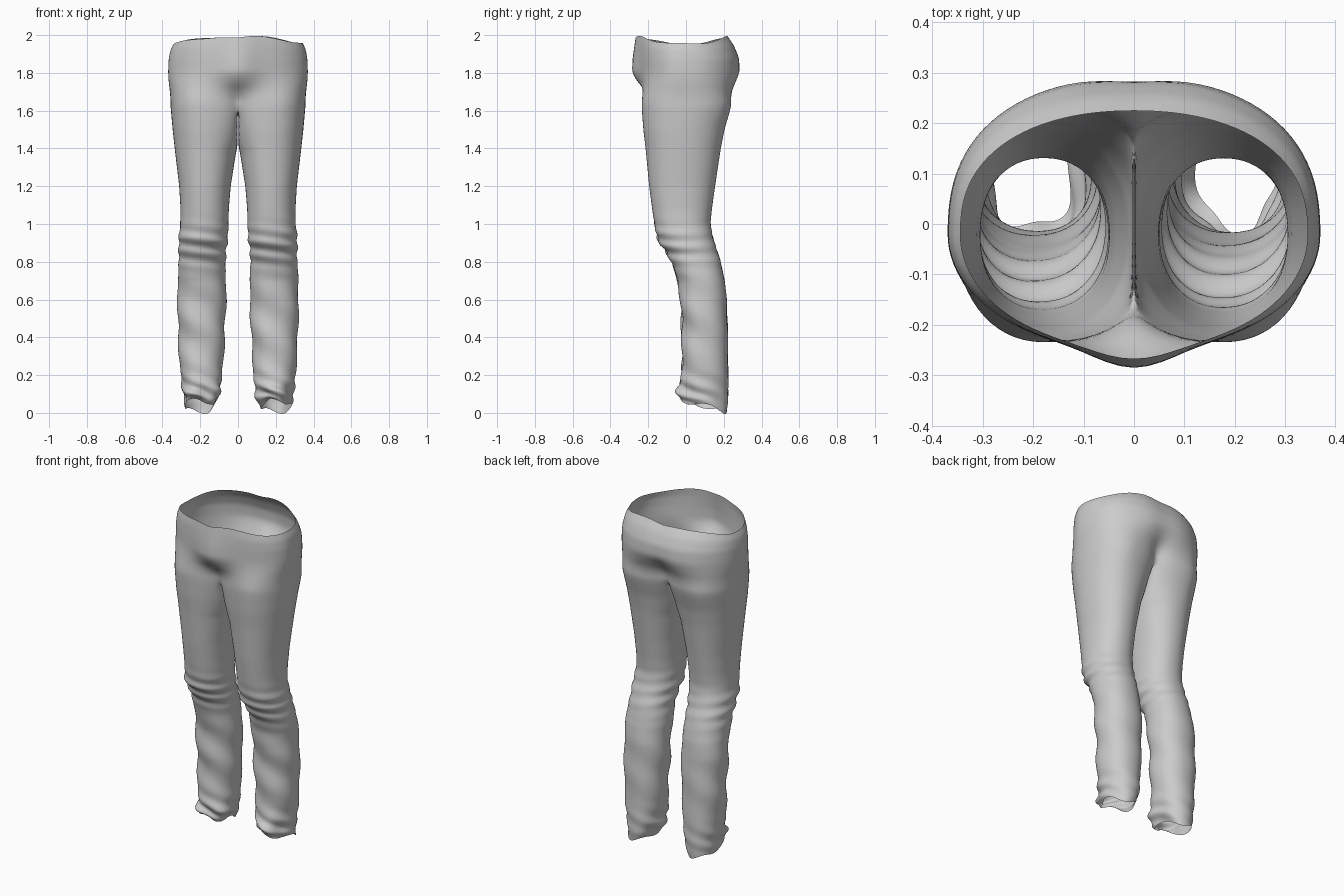
import bpy, bmesh
from math import sin, cos, pi, exp, radians

if "Cube" in bpy.data.objects:
    bpy.data.objects.remove(bpy.data.objects["Cube"])

K, M = 24, 8   # outer arc segments, inner-thigh segments

# z, half width, front y, back y, centre-front y, centre-back y
TRUNK = [(2.0, .345, -.245, .225, -.27, .225), (1.95, .360, -.250, .260, -.277, .255),
         (1.88, .368, -.250, .287, -.287, .280), (1.80, .371, -.248, .294, -.292, .282),
         (1.74, .371, -.245, .288, -.285, .262), (1.68, .366, -.240, .268, -.250, .220),
         (1.62, .358, -.235, .240, -.170, .165)]
# z, inner x, outer x, front y, back y
LEG = [(2.0, 0, .358, -.245, .25), (1.62, 0, .358, -.236, .24), (1.5, .003, .347, -.227, .205),
       (1.4, .006, .336, -.215, .185), (1.2, .038, .312, -.196, .155), (1.08, .048, .305, -.180, .138),
       (1.0, .050, .306, -.168, .130), (.92, .053, .316, -.152, .145), (.86, .062, .314, -.112, .165),
       (.8, .066, .314, -.078, .185), (.7, .062, .320, -.045, .205), (.6, .062, .321, -.030, .216),
       (.4, .070, .318, -.020, .222), (.2, .082, .306, -.024, .224), (.1, .092, .294, -.040, .224),
       (.05, .105, .288, -.036, .222), (0, .125, .283, -.010, .215)]


def sample(table, z):
    for p, q in zip(table, table[1:]):
        if z >= q[0]:
            f = (z - q[0]) / (p[0] - q[0])
            return [b + (a - b) * f for a, b in zip(p[1:], q[1:])]
    return list(table[-1][1:])


def spow(v, e):
    return (1 if v >= 0 else -1) * abs(v) ** e


def bump(v, c, w):
    return exp(-((v - c) / w) ** 2)


def folds(z, a, s):
    """Cloth creases: knee bunching, shin drapes and crumpled hem."""
    front = .5 - .5 * sin(a)
    d = .010 * bump(z, .88, .09) * sin(z * 85 + 1.6 * s * cos(a) + s) * (.35 + front)
    d += .006 * bump(z, .45, .28) * sin(z * 26 + 2 * a * s + s) * (.4 + front)
    d += .012 * bump(z, .10, .09) * sin(z * 60 + 3 * a * s) * (.25 + front)
    d += .014 * bump(z, .05, .10) * sin(4 * a + s) * front
    return d


def leg_point(z, a, s):
    xi, xo, yf, yb = sample(LEG, z)
    cx, rx, cy, ry = (xi + xo) / 2, (xo - xi) / 2, (yf + yb) / 2, (yb - yf) / 2
    d = folds(z, a, s)
    x = cx + (rx + d) * spow(cos(a), .92)
    y = cy + (ry + d) * spow(sin(a), .92)
    # thighs flatten against each other towards the crotch
    if x < cx:
        t = min(1, max(0, (z - 1.38) / .24))
        x = cx + (x - cx) * (1 + .42 * t)
    lift = .035 - .03 * sin(a) + .014 * sin(3 * a + s * 1.3)
    h = max(0, 1 - z / .2)
    return max(x, .003), y, z + lift * h * h


def trunk_point(z, i, s):
    w, yf, yb, cf, cb = sample(TRUNK, z)
    t = -pi / 2 + pi * i / K
    x, c0 = w * abs(cos(t)) ** .92, -.02
    if t < 0:
        y = c0 + (c0 - yf) * sin(t) + (cf - yf) * bump(x, 0, .09)
    else:
        y = c0 + (yb - c0) * sin(t) ** .82 + (cb - yb) * bump(x, 0, .07)
    # melt into the leg section below the hips
    m = min(1, max(0, (1.82 - z) / .2))
    m = m * m * (3 - 2 * m)
    lx, ly, _ = leg_point(z, radians(-135 + 270 * i / K), s)
    if z > 1.62:
        x, y = x + (lx - x) * m, y + (ly - y) * m
    else:
        x, y = lx, ly
    if i in (0, K):
        x = 0
    # wavy waistline, low at the sides
    top = 1.953 + .042 * sin(t) ** 2 - .012 * bump(x, 0, .05) + .005 * sin(5 * t + 2 * s)
    if z > 1.85:
        z = 1.85 + (z - 1.85) * (top - 1.85) / .15
    return x, y, z


def strip(bm, r0, r1, closed):
    n = len(r0)
    for i in range(n if closed else n - 1):
        j = (i + 1) % n
        bm.faces.new((r0[i], r0[j], r1[j], r1[i]))


bm = bmesh.new()
for s in (-1, 1):
    add = lambda p: bm.verts.new((s * p[0], p[1], p[2]))
    # hips and seat
    prev = None
    for k in range(17):
        z = 2.0 - .38 * k / 16
        row = [add(trunk_point(z, i, s)) for i in range(K + 1)]
        if prev:
            strip(bm, prev, row, False)
        prev = row
    # crotch seam joining both halves
    yb, yf = prev[-1].co.y, prev[0].co.y
    ring = prev + [add((0, yb + (yf - yb) * j / M, 1.62 - .035 * sin(pi * j / M)))
                   for j in range(1, M)]
    # leg tube down to the hem
    angles = [radians(-135 + 270 * i / K) for i in range(K + 1)]
    angles += [radians(135 + 90 * j / M) for j in range(1, M)]
    zs = [1.56 - .03 * k for k in range(18)] + [1.03 - .0206 * k for k in range(51)]
    for z in zs:
        row = [add(leg_point(max(z, 0), a, s)) for a in angles]
        strip(bm, ring, row, True)
        ring = row

bmesh.ops.remove_doubles(bm, verts=bm.verts, dist=.0008)
bmesh.ops.recalc_face_normals(bm, faces=bm.faces)
mesh = bpy.data.meshes.new("trousers")
bm.to_mesh(mesh)
bm.free()
ob = bpy.data.objects.new("trousers", mesh)
bpy.context.collection.objects.link(ob)
for p in mesh.polygons:
    p.use_smooth = True
sub = ob.modifiers.new("soften", 'SUBSURF')
sub.levels = sub.render_levels = 1
